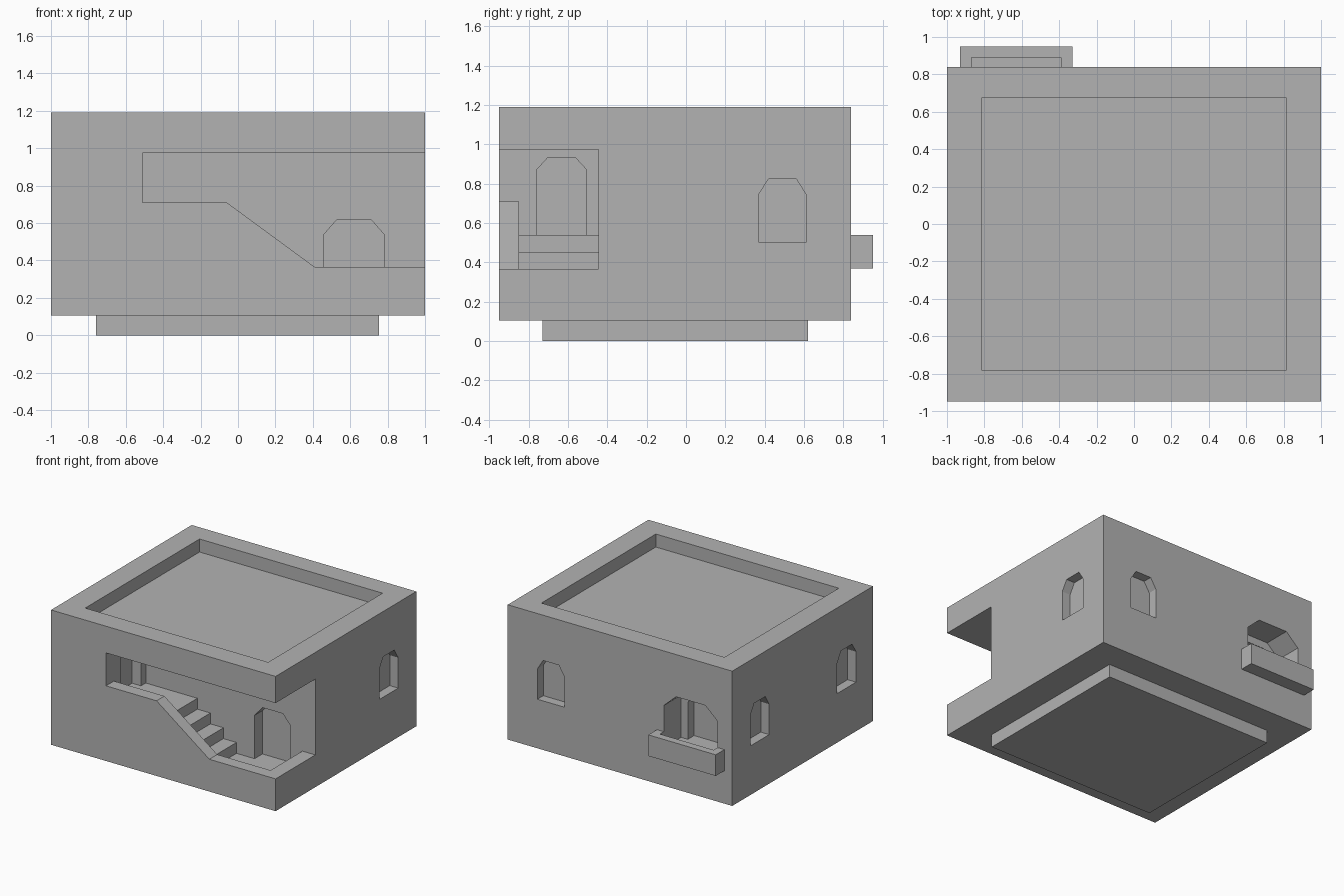
import bpy
import bmesh

cube = bpy.data.objects.get("Cube")
if cube:
    bpy.data.objects.remove(cube, do_unlink=True)

stone = bpy.data.materials.new("grey_stone")
stone.use_nodes = True
GREY = (0.45, 0.45, 0.45, 1)
stone.diffuse_color = GREY
stone.node_tree.nodes["Principled BSDF"].inputs["Base Color"].default_value = GREY


def prism(name, pts, axis, lo, hi):
    """Extrude a 2D outline along an axis; outline holds the other two coordinates in order."""
    def place(p, d):
        co = list(p)
        co.insert("xyz".index(axis), d)
        return co
    bm = bmesh.new()
    a = [bm.verts.new(place(p, lo)) for p in pts]
    b = [bm.verts.new(place(p, hi)) for p in pts]
    bm.faces.new(a)
    bm.faces.new(b[::-1])
    for i in range(len(pts)):
        j = (i + 1) % len(pts)
        bm.faces.new((a[i], b[i], b[j], a[j]))
    bmesh.ops.recalc_face_normals(bm, faces=bm.faces)
    me = bpy.data.meshes.new(name)
    bm.to_mesh(me)
    bm.free()
    me.materials.append(stone)
    ob = bpy.data.objects.new(name, me)
    bpy.context.collection.objects.link(ob)
    return ob


def rect(u0, u1, v0, v1):
    return [(u0, v0), (u1, v0), (u1, v1), (u0, v1)]


def arch(u0, u1, v0, shoulder, top, chamfer):
    return [(u0, v0), (u1, v0), (u1, shoulder), (u1 - chamfer, top),
            (u0 + chamfer, top), (u0, shoulder)]


def combine(target, tool, operation="DIFFERENCE"):
    tool.hide_render = True
    mod = target.modifiers.new("combine", "BOOLEAN")
    mod.operation = operation
    mod.solver = "EXACT"
    mod.object = tool
    bpy.context.view_layer.objects.active = target
    bpy.ops.object.modifier_apply(modifier=mod.name)
    bpy.data.objects.remove(tool, do_unlink=True)


# Foundation and main block
prism("foundation", rect(-0.76, 0.755, -0.73, 0.62), "z", 0, 0.105)
house = prism("house_body", rect(-1, 1, -0.95, 0.84), "z", 0.105, 1.19)

# Sunken roof terrace
combine(house, prism("roof_cut", rect(-0.815, 0.815, -0.78, 0.675), "z", 1.085, 1.4))

# Stair hall: floor, steps and landing as one outline
FLOOR, LANDING, CEILING, END = 0.19, 0.54, 0.975, -0.51
STEPS, RUN, BACK = 4, 0.116, -0.445
rise = (LANDING - FLOOR) / STEPS
hall = [(END, CEILING), (END, LANDING)]
for i in range(STEPS):
    x = -0.05 + i * RUN
    hall += [(x, LANDING - i * rise), (x, LANDING - (i + 1) * rise)]
hall += [(0.885, FLOOR), (0.885, CEILING)]
combine(house, prism("hall_cut", hall, "y", -0.85, BACK))

# Openings above the front and side parapets
front = [(END, CEILING), (END, 0.71), (-0.06, 0.71), (0.41, 0.365), (1.1, 0.365), (1.1, CEILING)]
combine(house, prism("front_opening_cut", front, "y", -1.1, -0.8))
combine(house, prism("side_opening_cut", rect(-0.9, BACK, 0.365, CEILING), "x", 0.8, 1.1))

# Doors in the stair hall
combine(house, prism("hall_door_cut", arch(0.46, 0.78, FLOOR, 0.54, 0.62, 0.07), "y", -0.6, -0.345))
combine(house, prism("landing_door_cut", arch(-0.76, -0.505, LANDING, 0.87, 0.93, 0.055), "x", -0.59, -0.4))

# Balcony with its deep, stepped doorway
combine(house, prism("balcony", rect(-0.93, -0.33, 0.37, 0.54), "y", 0.75, 0.95), "UNION")
combine(house, prism("balcony_door_cut", arch(-0.87, -0.39, 0.41, 0.75, 0.85, 0.11), "y", 0.62, 0.89))
combine(house, prism("inner_door_cut", arch(-0.81, -0.45, 0.41, 0.71, 0.79, 0.09), "y", 0.54, 0.7))

# Shallow arched window niches
DEPTH = 0.075
for axis, centre, lo, hi in (("x", 0.49, 1 - DEPTH, 1.1),
                             ("x", 0.49, -1.1, -1 + DEPTH),
                             ("x", -0.615, -1.1, -1 + DEPTH),
                             ("y", 0.615, 0.84 - DEPTH, 1)):
    outline = arch(centre - 0.12, centre + 0.12, 0.5, 0.745, 0.825, 0.05)
    combine(house, prism("window_cut", outline, axis, lo, hi))
